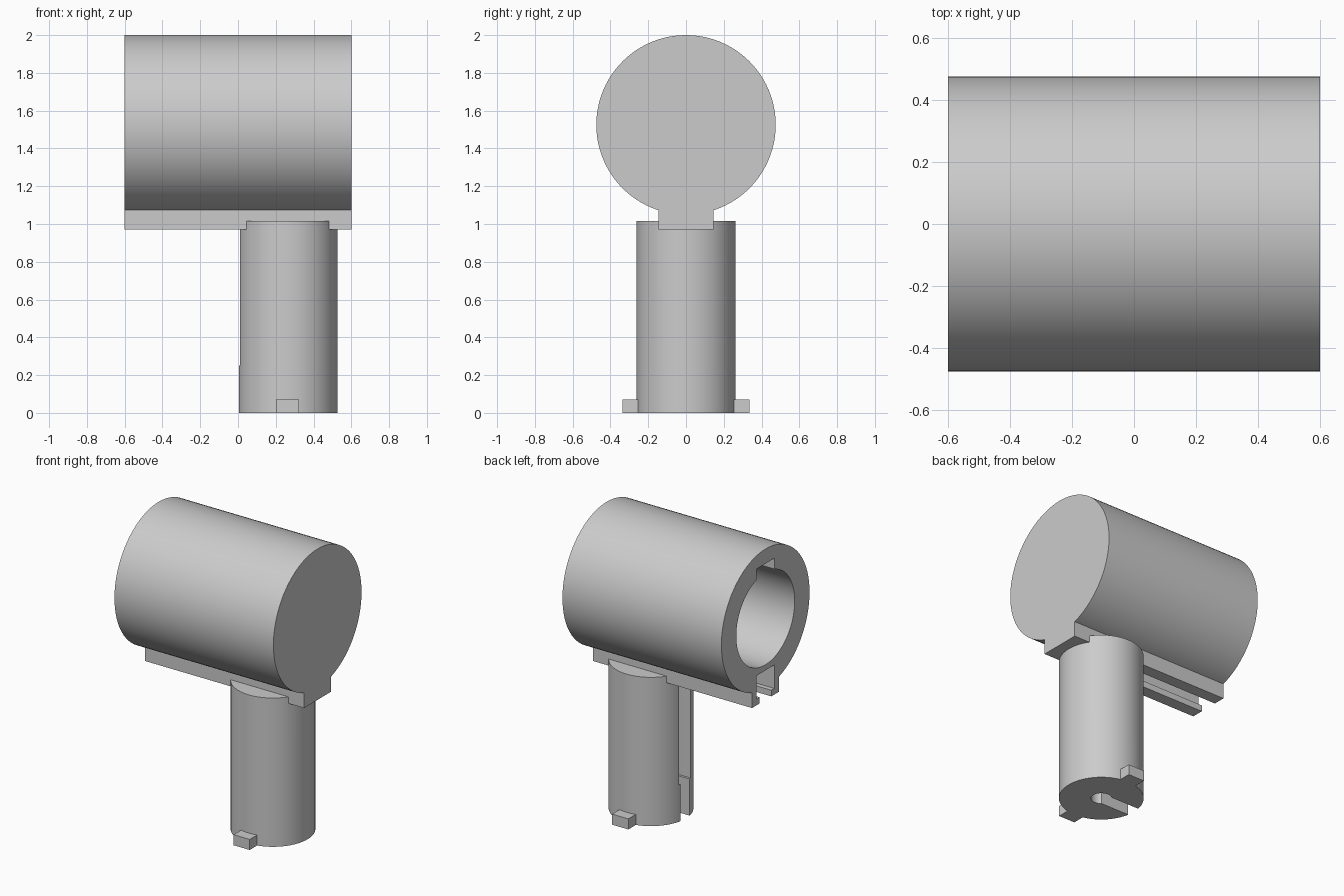
import bpy
import math

cube = bpy.data.objects.get("Cube")
if cube:
    bpy.data.objects.remove(cube, do_unlink=True)

grey = bpy.data.materials.new("plain_grey")
grey.use_nodes = True
COLOUR = (0.6, 0.6, 0.6, 1)
grey.diffuse_color = COLOUR
grey.node_tree.nodes["Principled BSDF"].inputs["Base Color"].default_value = COLOUR


def finish(name):
    obj = bpy.context.object
    obj.name = name
    bpy.ops.object.transform_apply(location=True, rotation=True, scale=True)
    obj.data.materials.append(grey)
    return obj


def box(name, xs, ys, zs):
    spans = (xs, ys, zs)
    bpy.ops.mesh.primitive_cube_add(size=1, location=[(a + b) / 2 for a, b in spans])
    bpy.context.object.scale = [b - a for a, b in spans]
    return finish(name)


def rod_x(name, radius, xs, z):
    bpy.ops.mesh.primitive_cylinder_add(
        vertices=96, radius=radius, depth=xs[1] - xs[0],
        location=(sum(xs) / 2, 0, z), rotation=(0, math.pi / 2, 0))
    return finish(name)


def rod_z(name, radius, x, zs):
    bpy.ops.mesh.primitive_cylinder_add(
        vertices=96, radius=radius, depth=zs[1] - zs[0], location=(x, 0, sum(zs) / 2))
    return finish(name)


def combine(target, operation, *tools):
    # Apply each boolean, then drop its tool
    for tool in tools:
        mod = target.modifiers.new(operation.title(), 'BOOLEAN')
        mod.operation = operation
        mod.solver = 'EXACT'
        mod.object = tool
        bpy.context.view_layer.objects.active = target
        bpy.ops.object.modifier_apply(modifier=mod.name)
        bpy.data.objects.remove(tool, do_unlink=True)


def smooth(obj):
    bpy.ops.object.select_all(action='DESELECT')
    obj.select_set(True)
    bpy.context.view_layer.objects.active = obj
    bpy.ops.object.shade_smooth_by_angle(angle=math.radians(30))


AXIS_Z = 1.525
POST_X = 0.264
END = 0.6
RAIL_Y = (-0.145, 0.145)
RAIL_Z = 0.97
SLOT = 0.063

# Barrel with its guide rail
barrel = rod_x("barrel_and_rail", 0.475, (-END, END), AXIS_Z)
combine(barrel, 'UNION', box("rail", (-END, END), RAIL_Y, (RAIL_Z, 1.25)))

# Blind bore with a keyway along its top
combine(barrel, 'DIFFERENCE',
        rod_x("bore", 0.315, (-0.7, 0.5), AXIS_Z),
        box("keyway", (-0.7, 0.5), (-0.098, 0.098), (1.7, 1.9)))

# T-shaped channel under the bore, with a round end over the post
combine(barrel, 'DIFFERENCE',
        box("channel", (-0.7, POST_X + 0.1), (-0.095, 0.095), (1.012, 1.172)),
        box("channel_mouth", (-0.7, POST_X), (-SLOT, SLOT), (0.9, 1.05)),
        rod_z("channel_end", SLOT + 0.001, POST_X, (0.9, 1.05)))
smooth(barrel)

# Post with locking tabs, notched around the rail
post = rod_z("post", 0.262, POST_X, (0, 1.015))
for side in (-1, 1):
    ys = sorted((side * 0.2, side * 0.335))
    combine(post, 'UNION', box("tab", (0.201, 0.323), ys, (0, 0.072)))
combine(post, 'DIFFERENCE', box("rail_notch", (-0.2, 0.8), RAIL_Y, (RAIL_Z, 1.2)))

# Stepped side slot and central hole through the post
combine(post, 'DIFFERENCE',
        rod_z("hole", SLOT + 0.001, POST_X, (-0.1, 1.1)),
        box("slot_upper", (-0.1, POST_X), (-SLOT, SLOT), (0.25, 1.1)),
        box("slot_lower", (-0.1, POST_X), (-0.048, 0.048), (-0.1, 0.3)))
smooth(post)
